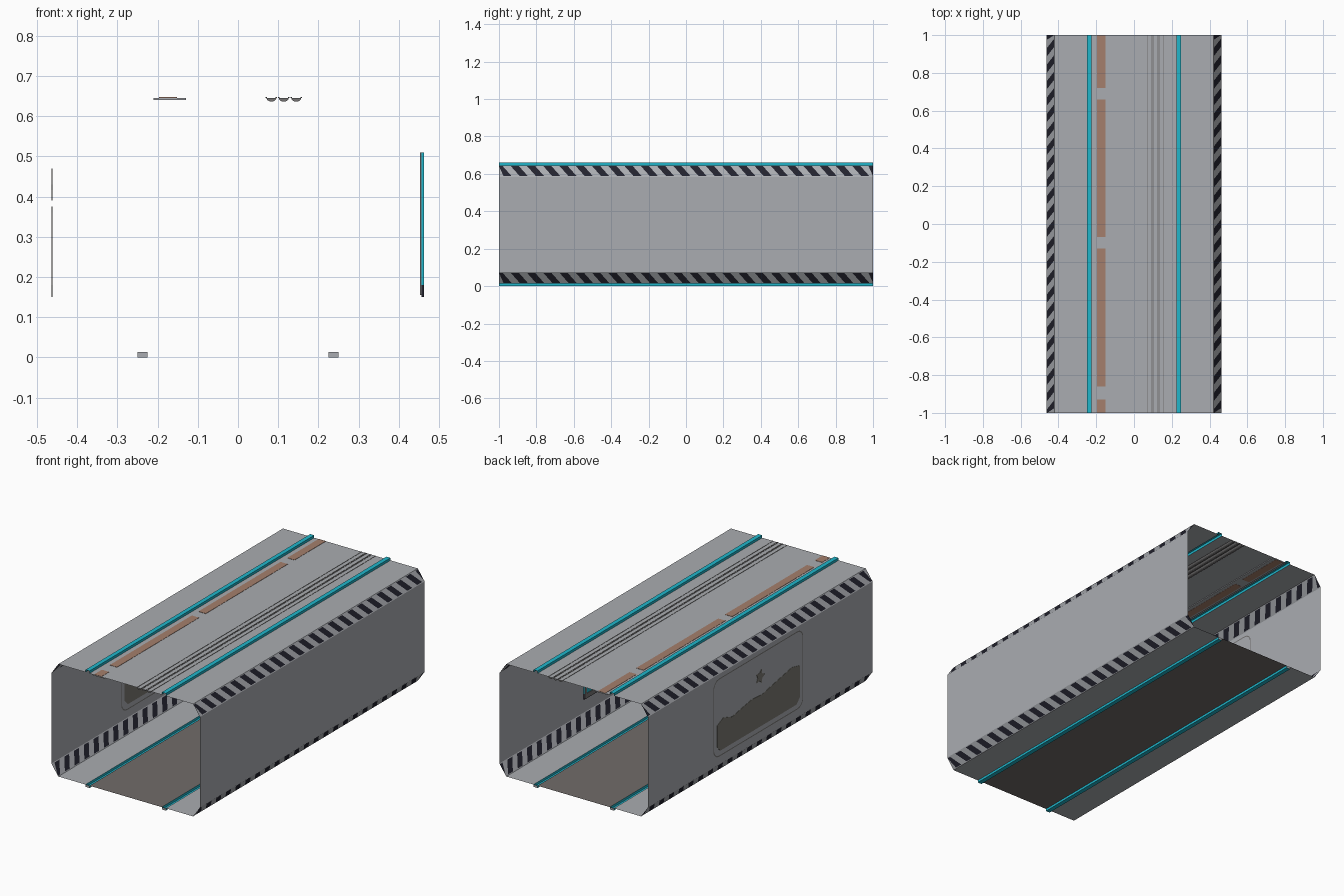
import bpy, bmesh, math

if "Cube" in bpy.data.objects:
    bpy.data.objects.remove(bpy.data.objects["Cube"])

def mat(name, r, g, b):
    m = bpy.data.materials.new(name)
    m.diffuse_color = (r, g, b, 1)
    m.use_nodes = True
    m.node_tree.nodes["Principled BSDF"].inputs["Base Color"].default_value = m.diffuse_color
    return m

GREY = mat("wall grey", .40, .415, .44)
FLOOR = mat("floor brown grey", .165, .148, .142)
CYAN = mat("light strip cyan", .014, .47, .60)
DARK = mat("hazard dark", .016, .016, .027)
BROWN = mat("rust brown", .376, .212, .15)
MID = mat("cable grey", .18, .175, .175)
SCENE = mat("picture brown", .20, .19, .165)

W, IN, Z0, Z1, CH = .463, .42, .013, .646, .062   # shell half width, flat half width, floor, ceiling, chamfer

def build(name, polys, mats):
    """polys: list of (points, material index)"""
    bm = bmesh.new()
    for pts, i in polys:
        bm.faces.new([bm.verts.new(p) for p in pts]).material_index = i
    bmesh.ops.remove_doubles(bm, verts=bm.verts, dist=1e-5)
    me = bpy.data.meshes.new(name)
    bm.to_mesh(me)
    bm.free()
    for m in mats:
        me.materials.append(m)
    ob = bpy.data.objects.new(name, me)
    bpy.context.collection.objects.link(ob)
    return ob

def sweep(name, profile, idx, mats):
    """run an open (x, z) profile along the full length"""
    polys = [([(a[0], -1, a[1]), (b[0], -1, b[1]), (b[0], 1, b[1]), (a[0], 1, a[1])], i)
             for a, b, i in zip(profile, profile[1:], idx)]
    return build(name, polys, mats)

def prism(name, base, shift, mats, side=0):
    """closed solid from a base polygon moved by shift"""
    top = [tuple(p[k] + shift[k] for k in range(3)) for p in base]
    n = len(base)
    polys = [(base[::-1], 0), (top, 0)]
    polys += [([base[i], base[(i + 1) % n], top[(i + 1) % n], top[i]], side) for i in range(n)]
    ob = build(name, polys, mats)
    bm = bmesh.new()
    bm.from_mesh(ob.data)
    bmesh.ops.recalc_face_normals(bm, faces=bm.faces)
    bm.to_mesh(ob.data)
    bm.free()
    return ob

def box(name, x0, x1, y0, y1, z0, z1, m):
    return prism(name, [(x0, y0, z0), (x1, y0, z0), (x1, y1, z0), (x0, y1, z0)], (0, 0, z1 - z0), [m])

# floor and ceiling sheets with light channels folded into them
A, B = .225, .25
def channelled(z, zc):
    return [(-IN, z), (-B, z), (-B, zc), (-A, zc), (-A, z), (A, z), (A, zc), (B, zc), (B, z), (IN, z)]
sheet = [0, 1, 1, 1, 2, 1, 1, 1, 0]
sweep("floor", channelled(Z0, 0), sheet, [GREY, CYAN, FLOOR])
sweep("ceiling", channelled(Z1, .66)[::-1], sheet, [GREY, CYAN, GREY])
# end caps of the floor channels
build("channel_caps", [([(s * A, y, 0), (s * B, y, 0), (s * B, y, Z0), (s * A, y, Z0)], 0)
                       for s in (-1, 1) for y in (-1, 1)], [GREY])

# side walls
for s, n in ((-1, "left_wall"), (1, "right_wall")):
    sweep(n, [(s * W, Z0 + CH), (s * W, Z1 - CH)][::s], [0], [GREY])

# chamfers split into slanted hazard stripes
def hazard(name, s, za, zb):
    period, slant = 2 / 23, .055
    rows = (0, .06, .94, 1)
    top = zb > .3
    def pt(u, t):
        f = t if top else 1 - t            # 1 = outer edge at the wall
        y = max(-1, min(1, u + s * slant * (t - .5)))
        return (s * (IN + (W - IN) * f), y, zb + (za - zb) * t)
    polys = []
    for k in range(-14, 14):
        for part in (0, 1):
            u0 = k * period + part * period * .5
            u1 = u0 + period * .5
            for r in range(3):
                q = [pt(u0, rows[r]), pt(u0, rows[r + 1]), pt(u1, rows[r + 1]), pt(u1, rows[r])]
                if max(p[1] for p in q) - min(p[1] for p in q) < 1e-4:
                    continue
                if len(set(q)) == 4:
                    polys.append((q[::s], int(part and r == 1)))
                elif len(set(q)) == 3:
                    polys.append((list(dict.fromkeys(q))[::s], int(part and r == 1)))
    build(name, polys, [GREY, DARK])
for s, n in ((-1, "left"), (1, "right")):
    hazard(n + "_lower_hazard", s, Z0, Z0 + CH)
    hazard(n + "_upper_hazard", s, Z1 - CH, Z1)

# three half-round cables set in the ceiling, flush on top
for i, x in enumerate((.083, .114, .145)):
    c = [(x + .0125 * math.cos(a), -1, .6455 + .009 * math.sin(a))
         for a in [math.pi + k * math.pi / 6 for k in range(7)]]
    prism(f"cable_{i + 1}", c, (0, 2, 0), [MID], 0)
    for e in (-1, 1):
        xe = x + e * .0125
        box(f"cable_seam_{i + 1}", xe - .0018, xe + .0018, -.999, .999, .6455, .6475, MID)

# ceiling tray with rusty segments
box("ceiling_tray", -.21, -.13, -1, 1, .641, .6455, GREY)
for i, (a, b) in enumerate(((-.999, -.93), (-.86, -.13), (-.07, .66), (.72, .999))):
    box(f"rust_panel_{i + 1}", -.197, -.152, a, b, .6402, .6475, BROWN)

# left wall picture: rounded rim, landscape and small shape above it
def rounded(cy, cz, hy, hz, r):
    out = []
    for k, (sy, sz) in enumerate(((1, 1), (-1, 1), (-1, -1), (1, -1))):
        for j in range(5):
            a = (k + j / 4) * math.pi / 2
            out.append((cy + sy * (hy - r) + r * math.cos(a), cz + sz * (hz - r) + r * math.sin(a)))
    return out
outer, inner = rounded(.02, .34, .40, .22, .05), rounded(.02, .34, .394, .214, .045)
n = len(outer)
build("picture_rim", [([(x, *outer[i]), (x, *outer[(i + 1) % n]), (x, *inner[(i + 1) % n]), (x, *inner[i])], 0)
                      for x in (-.4645, -.4615) for i in range(n)], [MID])
ground = [(-.32, .15), (.36, .15), (.385, .18), (.385, .30), (.33, .325), (.25, .30), (.17, .315), (.08, .33),
          (-.02, .325), (-.12, .345), (-.2, .36), (-.28, .375), (-.35, .36), (-.35, .18)]
prism("picture_ground", [(-.4645, *p) for p in ground], (.003, 0, 0), [SCENE])
blob = [(.002 + r * math.cos(k * math.pi / 5), .43 + r * math.sin(k * math.pi / 5))
        for k in range(10) for r in [.042 if k % 2 else .022]]
prism("picture_shape", [(-.4645, *p) for p in blob], (.003, 0, 0), [SCENE])

# right wall display, facing inward
box("display_body", .4565, .4625, -.25, .25, .18, .51, CYAN)
box("display_base", .4565, .4625, -.25, .25, .15, .18, DARK)
box("display_rim_upper", .453, .4565, -.25, .25, .495, .51, MID)
box("display_rim_lower", .453, .4565, -.25, .25, .155, .18, MID)
for e in (-1, 1):
    box("display_rim_side", .453, .4565, e * .2425 - .0075, e * .2425 + .0075, .18, .495, MID)
